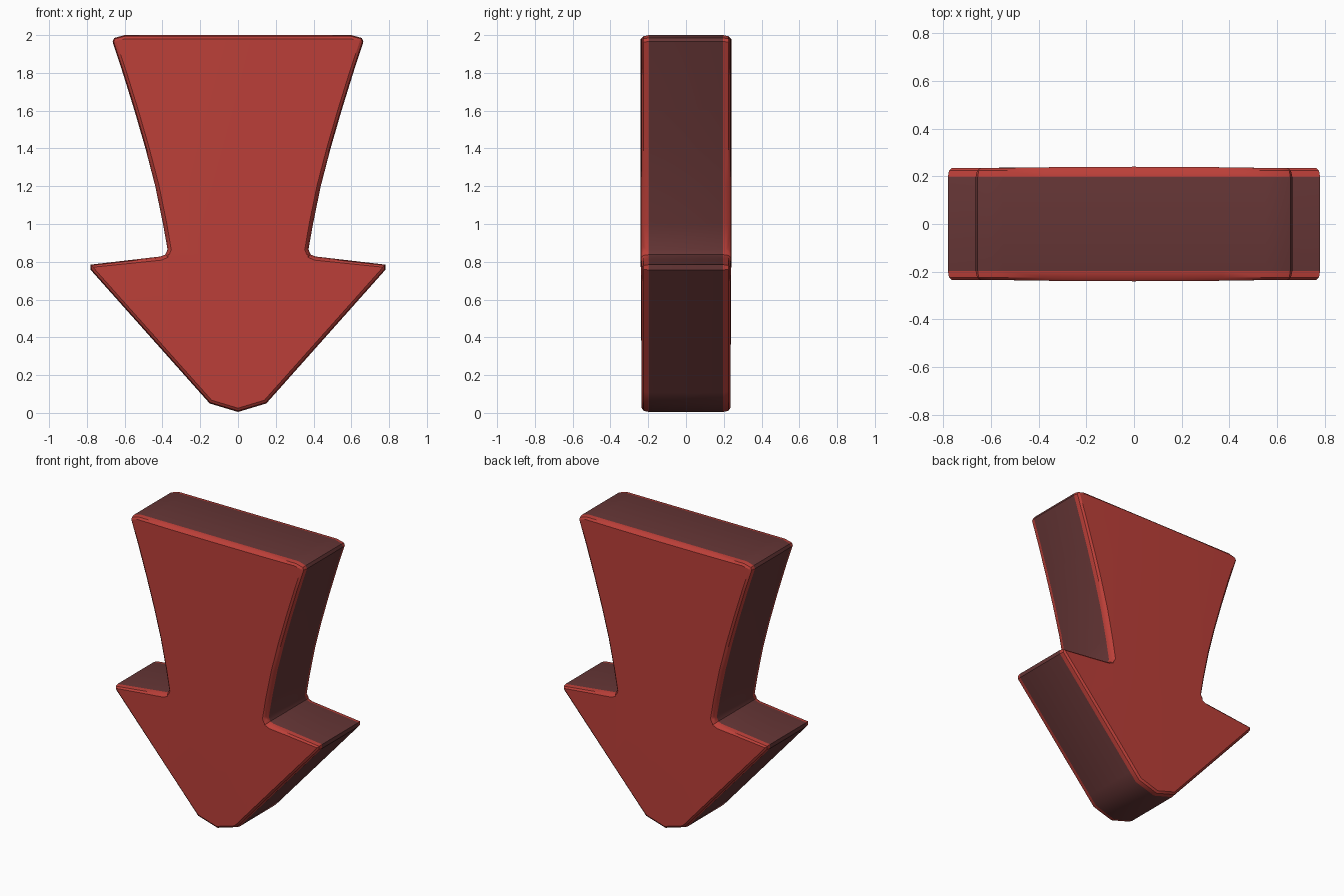
import bpy, bmesh
from mathutils import Vector

if "Cube" in bpy.data.objects:
    bpy.data.objects.remove(bpy.data.objects["Cube"])

# Colours: red faces with rounded edges, dark rim
def material(name, col):
    m = bpy.data.materials.new(name)
    m.diffuse_color = (*col, 1)
    m.use_nodes = True
    m.node_tree.nodes["Principled BSDF"].inputs["Base Color"].default_value = m.diffuse_color
    return m

red = material("red", (0.50, 0.05, 0.04))
dark = material("dark red brown", (0.13, 0.036, 0.036))

# Right half of the arrow outline, from tip to top
half = [(0.15, 0.05), (0.78, 0.757), (0.78, 0.785), (0.41, 0.828), (0.385, 0.838),
        (0.373, 0.865), (0.397, 1.0), (0.438, 1.2), (0.49, 1.4), (0.548, 1.6),
        (0.61, 1.8), (0.664, 1.965), (0.655, 1.985), (0.60, 2.0)]
outline = [Vector(p) for p in [(0, 0.005)] + half + [(-x, z) for x, z in reversed(half)]]

# Inward direction at each outline point
def inward(i):
    def normal(a, b):
        d = (b - a).normalized()
        return Vector((-d.y, d.x))
    n = len(outline)
    p, a, b = outline[i], outline[i - 1], outline[(i + 1) % n]
    return (normal(a, p) + normal(p, b)).normalized()

# Rings from front to back: inset and depth
front = [(0.02, -0.236), (0.006, -0.224), (0.0, -0.197)]
rings = front + [(d, -y) for d, y in reversed(front)]
bm = bmesh.new()
loops = []
for d, y in rings:
    loops.append([bm.verts.new((p.x + inward(i).x * d, y, p.y + inward(i).y * d))
                  for i, p in enumerate(outline)])
n = len(outline)
for k in range(len(rings) - 1):
    for i in range(n):
        j = (i + 1) % n
        f = bm.faces.new((loops[k][i], loops[k][j], loops[k + 1][j], loops[k + 1][i]))
        f.material_index = 1 if k == 2 else 0
bm.faces.new(loops[0])
bm.faces.new(loops[-1])

# Slice vertically and across the neck, then bulge the broad faces slightly
cuts = [((x, 0, 0), (1, 0, 0)) for x in (-0.55, -0.37, -0.2, 0, 0.2, 0.37, 0.55)]
cuts.append(((0, 0, 0.838), (0, 0, 1)))
for co, no in cuts:
    bmesh.ops.bisect_plane(bm, geom=bm.verts[:] + bm.edges[:] + bm.faces[:],
                           plane_co=co, plane_no=no, dist=0.0005)
for v in bm.verts:
    if abs(v.co.y) > 0.23:
        s = 1 if v.co.y > 0 else -1
        b = max(0, 1 - (v.co.x / 0.6) ** 2)
        v.co.y = s * (0.234 + 0.006 * b * min(1, v.co.z * 2))
bmesh.ops.recalc_face_normals(bm, faces=bm.faces[:])

mesh = bpy.data.meshes.new("arrow")
bm.to_mesh(mesh)
bm.free()
mesh.materials.append(red)
mesh.materials.append(dark)
obj = bpy.data.objects.new("down_arrow", mesh)
bpy.context.collection.objects.link(obj)
bpy.context.view_layer.objects.active = obj
obj.select_set(True)
bpy.ops.object.shade_smooth_by_angle(angle=0.6)
